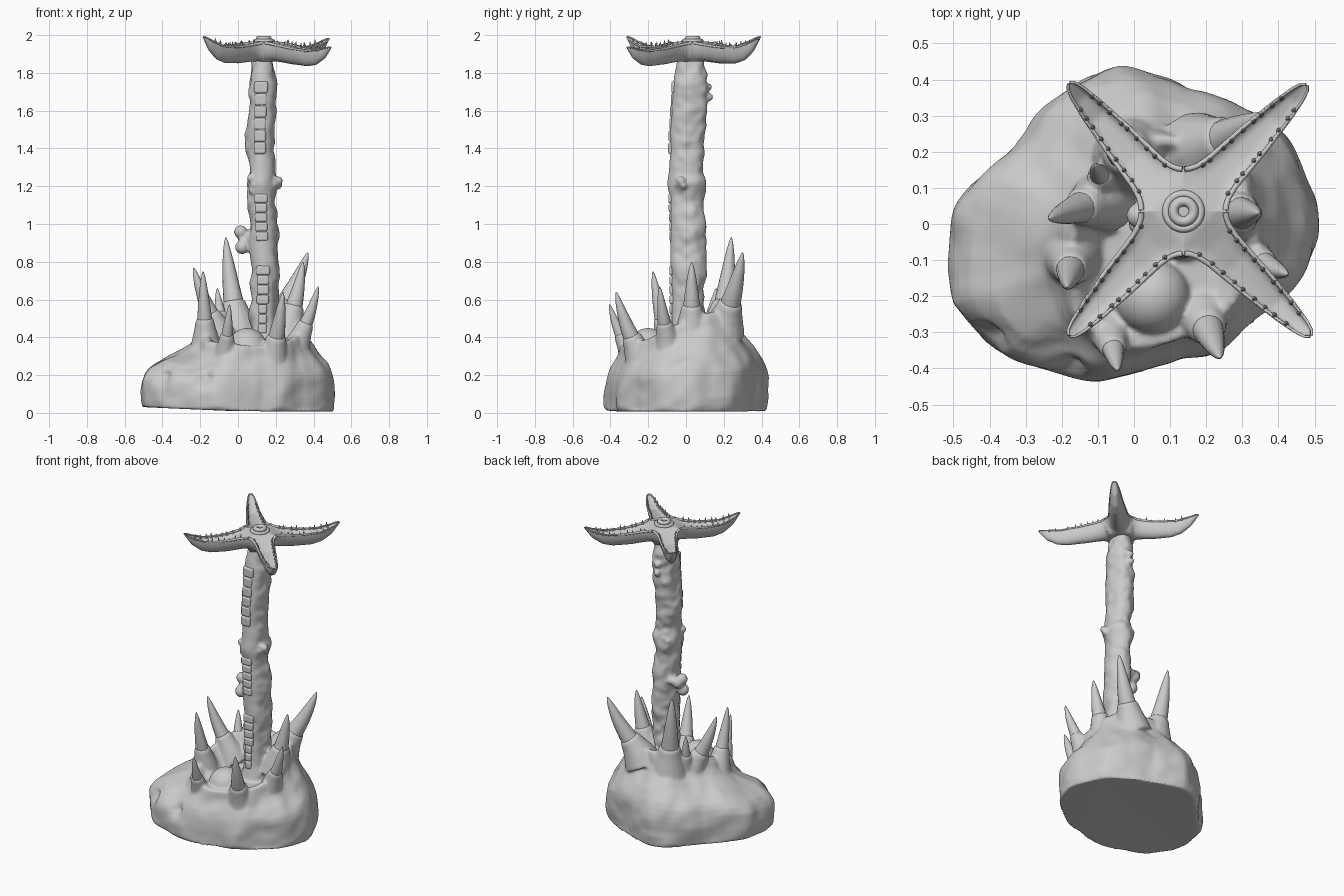
import bpy, bmesh, math, random
from mathutils import Vector as V, noise

if "Cube" in bpy.data.objects:
    bpy.data.objects.remove(bpy.data.objects["Cube"])

random.seed(4)
flesh = []          # parts that get fused into one organic skin

def make(name, verts, faces, angle=60):
    me = bpy.data.meshes.new(name)
    me.from_pydata([tuple(v) for v in verts], [], faces)
    bm = bmesh.new()
    bm.from_mesh(me)
    bmesh.ops.remove_doubles(bm, verts=bm.verts, dist=0.0005)
    bmesh.ops.recalc_face_normals(bm, faces=bm.faces)
    bm.to_mesh(me)
    bm.free()
    ob = bpy.data.objects.new(name, me)
    bpy.context.collection.objects.link(ob)
    bpy.ops.object.select_all(action='DESELECT')
    bpy.context.view_layer.objects.active = ob
    ob.select_set(True)
    bpy.ops.object.shade_smooth_by_angle(angle=math.radians(angle))
    return ob

def skin(rings):
    """Loft closed rings and cap both ends."""
    n, m = len(rings[0]), len(rings)
    faces = [(i*n+j, i*n+(j+1) % n, (i+1)*n+(j+1) % n, (i+1)*n+j)
             for i in range(m-1) for j in range(n)]
    return [p for r in rings for p in r], faces + [tuple(range(n))[::-1], tuple(range((m-1)*n, m*n))]

def tube_rings(pts, radii, n=16, sy=1):
    rings = []
    for i, p in enumerate(pts):
        t = (pts[min(i+1, len(pts)-1)] - pts[max(i-1, 0)]).normalized()
        a = t.cross(V((1, 0, 0))).normalized()
        b = t.cross(a)
        angs = [2*math.pi*k/n for k in range(n)]
        rings.append([p + radii[i]*(a*sy*math.cos(g) + b*math.sin(g)) for g in angs])
    return rings

def lerp(table, x):
    for (x0, y0), (x1, y1) in zip(table, table[1:]):
        if x <= x1:
            return y0 + (y1-y0)*max(0, (x-x0)/(x1-x0))
    return table[-1][1]

def ball(name, loc, r):
    bpy.ops.mesh.primitive_uv_sphere_add(segments=20, ring_count=12, radius=r, location=loc)
    bpy.context.object.name = name
    return bpy.context.object

# spikes (base, tip, base radius), each with a fleshy collar
SPIKES = [((-.135, .05, .50), (-.235, .015, .77), .046), ((-.175, -.12, .47), (-.185, -.175, .75), .042),
          ((-.02, .20, .56), (-.065, .24, .93), .056), ((.24, .23, .56), (.37, .30, .85), .056),
          ((.29, .03, .54), (.345, .03, .80), .048), ((.35, -.11, .45), (.425, -.14, .67), .038),
          ((.20, -.28, .38), (.238, -.37, .64), .046), ((-.06, -.335, .39), (-.045, -.405, .575), .033),
          ((-.09, .13, .50), (-.11, .16, .66), .032)]
for i, (b, t, r) in enumerate(SPIKES):
    b, t = V(b), V(t)
    mid = (b+t)/2 + V((t.x-b.x, t.y-b.y, 0))*.15
    us = [k/12 for k in range(12)] + [.96, .985, 1]
    line = [b*(1-u)**2 + mid*2*u*(1-u) + t*u*u for u in us]
    make(f"spike_{i}", *skin(tube_rings(line, [r*max(.02, (1-u)**.62) for u in us])))
    d = (line[2]-b).normalized()
    cp = [b - d*.13 - V((0, 0, .02)), b - d*.07, b - d*.02, b + d*.02, b + d*.035]
    flesh.append(make("spike_collar", *skin(tube_rings(cp, [r*k for k in (2.1, 1.65, 1.35, 1.15, .95)]))))

# rocky body: lofted from ground outline up to the rim, then down into the mouth
OUT = [(-.04, .435), (-.13, .41), (-.19, .36), (-.30, .25), (-.40, .15), (-.485, .05), (-.52, -.12),
       (-.50, -.22), (-.43, -.32), (-.36, -.365), (-.25, -.40), (-.14, -.42), (.03, -.41), (.13, -.375),
       (.26, -.325), (.35, -.26), (.44, -.18), (.49, -.08), (.515, 0), (.47, .13), (.41, .24),
       (.30, .31), (.16, .37), (.06, .41)]
RIM = [(-.15, .05, .50), (-.19, -.12, .44), (-.17, -.25, .38), (-.06, -.345, .37), (.07, -.33, .35),
       (.20, -.29, .37), (.29, -.21, .39), (.355, -.11, .44), (.32, .03, .51), (.30, .14, .53),
       (.24, .245, .56), (.11, .25, .54), (-.02, .22, .55), (-.09, .14, .50)]
C = V((.09, -.03))

def polar(pts):
    tab = sorted((math.atan2(p[1]-C.y, p[0]-C.x), math.hypot(p[0]-C.x, p[1]-C.y), p[-1]) for p in pts)
    ext = [(a+k*2*math.pi, r, z) for k in (-1, 0, 1) for a, r, z in tab]
    return [e[:2] for e in ext], [e[::2] for e in ext]

out_r = polar(OUT)[0]
rim_r, rim_z = polar(RIM)
# (height fraction of rim, blend outline to rim), then (height, scale of rim) inside the mouth
PROFILE = [(.015, .035), (.07, .01), (.15, -.01), (.22, -.01), (.28, -.01), (.35, 0), (.42, .02),
           (.49, .08), (.55, .17), (.64, .37), (.71, .60), (.78, .79), (.86, .91), (.94, .98), (1, 1.06)]
INSIDE = [(1, .88), (.9, .77), (0, .6), (0, .1)]
PITS = [((-.43, -.33, .20), .05, .07), ((-.19, -.42, .19), .04, .06), ((-.22, -.36, .27), .05, .04)]
rings = []
for lvl, (f, bl) in enumerate(PROFILE + INSIDE):
    ring = []
    for k in range(120):
        a = -math.pi + 2*math.pi*k/120
        ro, rr, z = lerp(out_r, a), lerp(rim_r, a), lerp(rim_z, a)
        r = ro + (rr-ro)*bl if lvl < len(PROFILE) else rr*bl
        u = V((math.cos(a), math.sin(a), 0))
        p = V((C.x, C.y, z*f if f else .345)) + u*r
        floor = .008 + .045*max(0, -p.x)
        if lvl == 0:
            p.z = floor
        else:
            p += (u + V((0, 0, .4)))*(.02*noise.noise(p*5) + .01*noise.noise(p*12))
            p.z = max(p.z, floor + .012)
        for c, s, dep in PITS:
            p -= u*dep*math.exp(-((p-V(c)).length/s)**2)
        ring.append(p)
    rings.append(ring)
flesh.append(make("body", *skin(rings)))
flesh.append(ball("mouth_swelling", (.05, -.2, .345), .105))

# gnarled stem
path = [(.30, .135, .012), (.8, .14, .01), (1.0, .13, .01), (1.25, .125, .0), (1.45, .122, .005),
        (1.7, .128, .02), (1.93, .137, .03)]
px, py = [(z, x) for z, x, y in path], [(z, y) for z, x, y in path]
zs = [.30 + 1.6*i/90 for i in range(91)]
pts = [V((lerp(px, z), lerp(py, z), z)) for z in zs]
rad = [.075 + .003*math.sin(z*9) + .2*max(0, .45-z) - .1*max(0, z-1.75)
       + .012*math.exp(-((z-1.21)/.05)**2) for z in zs]
stem = tube_rings(pts, rad, 40, 1.2)
for p, ring in zip(pts, stem):
    for v in ring:
        d = (v-p).normalized()
        v += d*(.02*noise.noise(v*9) + .012*noise.noise(v*22))*(1-.85*max(0, -d.y)**3)
flesh.append(make("stem", *skin(stem)))

# warty clusters on the stem
for cx, cy, cz, s in ((.045, .03, .91, .055), (.195, -.03, 1.2, .036), (.09, -.055, 1.21, .034),
                      (.14, .10, 1.70, .036), (.09, .06, 1.24, .035)):
    for _ in range(8):
        o = [random.uniform(-.65, .65)*s for _ in range(3)]
        flesh.append(ball("wart", (cx+o[0], cy+o[1], cz+o[2]*1.6), s*random.uniform(.45, .7)))

# fuse all flesh into one skin
bpy.ops.object.select_all(action='DESELECT')
for ob in flesh:
    ob.select_set(True)
bpy.context.view_layer.objects.active = flesh[-1]
bpy.ops.object.join()
trunk = bpy.context.object
trunk.name = "body_and_stem"
rm = trunk.modifiers.new("fuse", 'REMESH')
rm.mode, rm.voxel_size, rm.use_smooth_shade = 'VOXEL', .009, True
sm = trunk.modifiers.new("soften", 'SMOOTH')
sm.factor, sm.iterations = .5, 4

# ladder of pads up the stem front
for z0, z1, n in ((.42, .78, 7), (.91, 1.16, 5), (1.37, 1.755, 6)):
    h = (z1-z0)/n
    for i in range(n):
        z = z0 + h*(i+.5)
        bpy.ops.mesh.primitive_cube_add(size=1, location=(lerp(px, z)-.007, lerp(py, z)-.079, z))
        ob = bpy.context.object
        ob.name = "stem_pad"
        ob.scale = ((.064 if z > .55 else .045) + (.008 if i == n-1 else 0), .038, h*.97)
        bpy.ops.object.transform_apply(location=False, rotation=False)
        bv = ob.modifiers.new("round", 'BEVEL')
        bv.width, bv.segments = .010, 3
        bpy.ops.object.shade_smooth_by_angle()

# four-armed star head: half width and heights along each arm
SC, L, T0 = V((.137, .035, 0)), .475, .085
WID = [(0, 0), (T0, T0), (.097, .074), (.115, .065), (.15, .057), (.27, .047), (.38, .034),
       (.44, .023), (.465, .014), (L, .003)]
MIDZ = [(0, 1.968), (.06, 1.965), (.12, 1.94), (.2, 1.918), (.35, 1.912), (.42, 1.935), (L, 1.975)]
RIMZ = [(0, 1.968), (.06, 1.965), (.12, 1.955), (.25, 1.94), (.35, 1.942), (.43, 1.965), (L, 1.983)]
LOWZ = [(0, 1.86), (.1, 1.86), (.2, 1.85), (.31, 1.85), (.37, 1.866), (.43, 1.91), (L, 1.975)]
ARMS = [((-.18, .39), .01), ((.478, .385), 0), ((.49, -.31), -.045), ((-.18, -.31), .01)]

def arm_point(tip, dz, t, v, low=False):
    d = V((math.copysign(1, tip[0]-SC.x), math.copysign(1, tip[1]-SC.y), 0)).normalized()
    k = max(0, (t-T0)/(L-T0))
    bend = (V((*tip, 0)) - SC - d*L)*k
    p = SC + d*t + V((-d.y, d.x, 0))*v*lerp(WID, t) + bend
    zm, zr, zl = (lerp(tab, t) for tab in (MIDZ, RIMZ, LOWZ))
    p.z = zm + (zr-zm)*v**4
    if low:
        p.z = zl if t < T0-.001 else zr - (zr-zl)*math.sqrt(max(0, 1-v*v))
    p.z += dz*k*k
    return p

verts, faces, M = [], [], 14
ts = [T0*i/6 for i in range(6)] + [T0 + (L-T0)*i/40 for i in range(41)]
for tip, dz in ARMS:
    for low in (False, True):
        b = len(verts)
        verts += [arm_point(tip, dz, t, math.sin(math.pi/2*(2*j/M-1)), low) for t in ts for j in range(M+1)]
        corners = [b + i*(M+1) + j for i in range(len(ts)-1) for j in range(M)]
        faces += [(a, a+1, a+M+2, a+M+1) for a in corners]
    # raised lip and small teeth along both edges
    for side in (-1, 1):
        edge = [arm_point(tip, dz, t, side*.95) for t in ts[6:]]
        make("arm_lip", *skin(tube_rings(edge, [.008 - .004*i/40 for i in range(41)], 8)))
        for i in range(9):
            p = arm_point(tip, dz, .12 + .036*i + random.uniform(-.008, .008), side*.85)
            h = random.uniform(.02, .036)
            bpy.ops.mesh.primitive_cone_add(vertices=8, radius1=.008, radius2=.001, depth=h,
                                            location=p + V((0, 0, h/2)))
            bpy.context.object.name = "tooth"
make("star_head", verts, faces, 80)

# central ringed mouth on the star
for R, r, z in ((.048, .011, 1.968), (.028, .014, 1.982)):
    bpy.ops.mesh.primitive_torus_add(major_radius=R, minor_radius=r, location=(SC.x, SC.y, z),
                                     major_segments=40, minor_segments=12)
    bpy.context.object.name = "mouth_ring"
    bpy.ops.object.shade_smooth()
